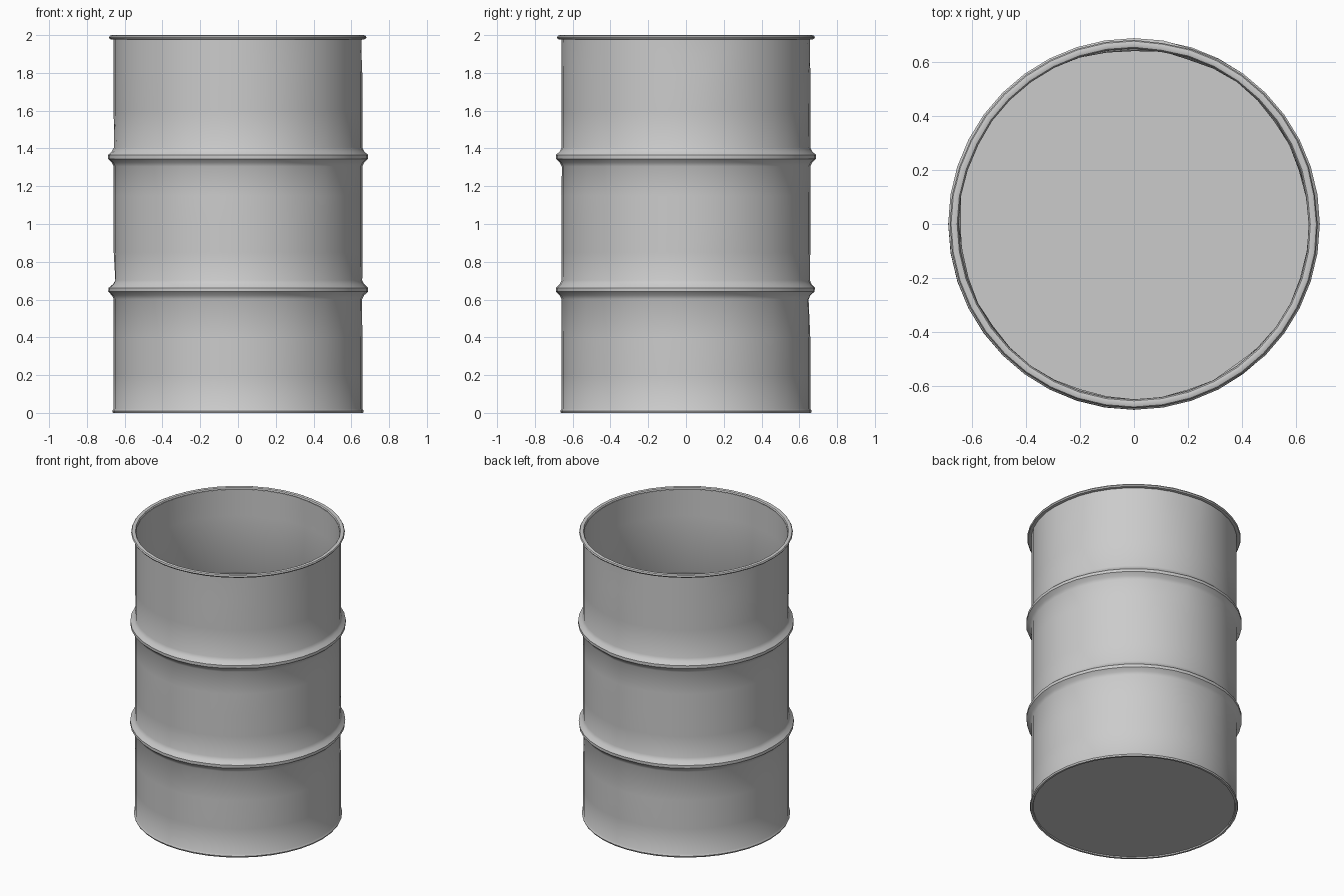
import bpy, bmesh, math, random

if "Cube" in bpy.data.objects:
    bpy.data.objects.remove(bpy.data.objects["Cube"])

random.seed(4)
SEG = 40


def rib(z, grow):
    # rolled hoop pressed out of the wall
    return [(R + grow, z - 0.05), (R + 0.010 + grow, z - 0.03), (R + 0.031 + grow, z - 0.01),
            (R + 0.031 + grow, z + 0.01), (R + 0.010 + grow, z + 0.03), (R + grow, z + 0.05)]


def make_obj(name, bm):
    bmesh.ops.recalc_face_normals(bm, faces=bm.faces)
    me = bpy.data.meshes.new(name)
    bm.to_mesh(me)
    bm.free()
    ob = bpy.data.objects.new(name, me)
    bpy.context.collection.objects.link(ob)
    bpy.ops.object.select_all(action='DESELECT')
    ob.select_set(True)
    bpy.context.view_layer.objects.active = ob
    bpy.ops.object.shade_smooth_by_angle(angle=math.radians(40))
    return ob


# random shallow dents: angle, height, angular width, height spread, depth
dents = [(random.uniform(0, math.tau), random.choice([0.62, 0.70, 1.31, 1.41, 1.93]),
          random.uniform(0.08, 0.18), random.uniform(0.03, 0.08), random.uniform(0.003, 0.010))
         for _ in range(18)]


def dented(r, a, z):
    for da, dz, wa, wz, d in dents:
        diff = (a - da + math.pi) % math.tau - math.pi
        r -= d * math.exp(-(diff / wa) ** 2 - ((z - dz) / wz) ** 2)
    return r


def lathe(name, profile, closed=False):
    bm = bmesh.new()
    rings = []
    for r, z in profile:
        if r == 0:
            rings.append([bm.verts.new((0, 0, z))])
            continue
        ring = []
        for i in range(SEG):
            a = math.tau * i / SEG
            rr = dented(r, a, z)
            ring.append(bm.verts.new((rr * math.cos(a), rr * math.sin(a), z)))
        rings.append(ring)
    pairs = list(zip(rings, rings[1:]))
    if closed:
        pairs.append((rings[-1], rings[0]))
    for p, q in pairs:
        for i in range(SEG):
            j = (i + 1) % SEG
            if len(q) == 1:
                bm.faces.new((p[i], p[j], q[0]))
            elif len(p) == 1:
                bm.faces.new((p[0], q[j], q[i]))
            else:
                bm.faces.new((p[i], p[j], q[j], q[i]))
    return make_obj(name, bm)


R = 0.658      # outer wall radius
T = 0.008      # sheet thickness

# drum: underside, outer wall with two ribs, then inner wall and floor
outer = rib(0.652, 0) + [(R, 0.85), (R, 1.0), (R, 1.15)] + rib(1.355, 0)
inner = list(reversed(rib(0.652, -T) + [(R - T, 1.0)] + rib(1.355, -T)))
lathe("drum_body",
      [(0, 0.008), (0.645, 0.008), (0.648, 0.0), (0.662, 0.0), (0.666, 0.010), (R, 0.022),
       (R, 0.2), (R, 0.4)] + outer +
      [(R, 1.6), (R, 1.8), (R, 1.9), (R, 1.985), (R - T, 1.985), (R - T, 1.8)] + inner +
      [(R - T, 0.3), (R - T, 0.016), (0, 0.016)])

# rolled lip around the open top
lip = [(0.667 + 0.016 * math.cos(math.tau * k / 8), 1.988 + 0.012 * math.sin(math.tau * k / 8))
       for k in range(8)]
lathe("top_lip", lip, closed=True)
